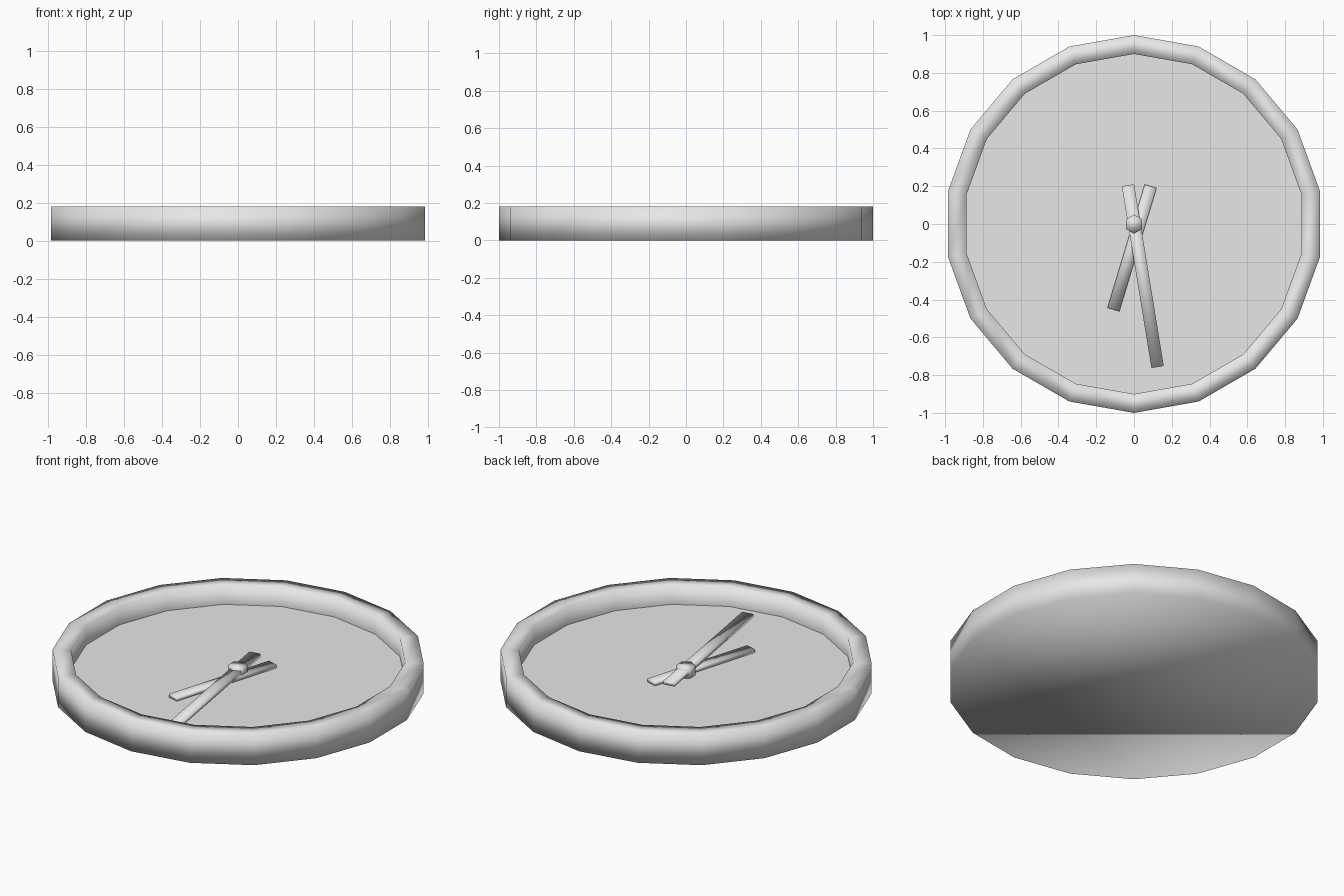
import bpy, bmesh, math
from mathutils import Vector

SIDES = 18
HEIGHT = 0.18
DIAL_Z = 0.07

old = bpy.data.objects.get("Cube")
if old:
    bpy.data.objects.remove(old, do_unlink=True)

grey = bpy.data.materials.new("light_grey")
grey.use_nodes = True
GREY = (0.8, 0.8, 0.8, 1)
grey.diffuse_color = GREY
grey.node_tree.nodes["Principled BSDF"].inputs["Base Color"].default_value = GREY


def ring(bm, radius, z, sides):
    """Circle of vertices with one vertex towards the back."""
    step = math.tau / sides
    return [bm.verts.new((radius * math.sin(i * step), radius * math.cos(i * step), z))
            for i in range(sides)]


def finish(bm, name, smooth=True):
    bmesh.ops.recalc_face_normals(bm, faces=bm.faces)
    for face in bm.faces:
        face.smooth = smooth
    mesh = bpy.data.meshes.new(name)
    bm.to_mesh(mesh)
    bm.free()
    mesh.materials.append(grey)
    obj = bpy.data.objects.new(name, mesh)
    bpy.context.collection.objects.link(obj)
    return obj


def lathe(name, profile, sides, cap_top=False):
    """Closed base, walls along the profile, optional top cap."""
    bm = bmesh.new()
    rings = [ring(bm, r, z, sides) for r, z in profile]
    bm.faces.new(rings[0])
    for low, high in zip(rings, rings[1:]):
        for i in range(sides):
            j = (i + 1) % sides
            bm.faces.new((low[i], low[j], high[j], high[i]))
    if cap_top:
        bm.faces.new(rings[-1])
    return finish(bm, name)


def hand(name, tail, tip, z, width=0.066, thickness=0.02):
    """Straight bar lying between two points, its underside at z."""
    tail, tip = Vector(tail), Vector(tip)
    along = tip - tail
    middle = (tail + tip) / 2
    bm = bmesh.new()
    bmesh.ops.create_cube(bm, size=1)
    bmesh.ops.scale(bm, vec=(along.length, width, thickness), verts=bm.verts)
    obj = finish(bm, name)
    obj.location = (middle.x, middle.y, z + thickness / 2)
    obj.rotation_euler.z = math.atan2(along.y, along.x)
    return obj


# Case: closed back, outer wall, rim and inner wall
lathe("case", [(1, 0), (1, HEIGHT), (0.9, HEIGHT), (0.9, DIAL_Z)], SIDES)

# Dial
bm = bmesh.new()
dial_face = bm.faces.new(ring(bm, 0.9, DIAL_Z, SIDES))
dial_face.normal_update()
if dial_face.normal.z < 0:
    dial_face.normal_flip()
mesh_faces = bm.faces[:]
dial_mesh = bpy.data.meshes.new("dial")
bm.to_mesh(dial_mesh)
bm.free()
dial_mesh.materials.append(grey)
bpy.context.collection.objects.link(bpy.data.objects.new("dial", dial_mesh))

# Hands and centre pin
hand("hour_hand", (0.088, 0.2), (-0.109, -0.453), DIAL_Z)
hand("minute_hand", (-0.032, 0.205), (0.125, -0.757), DIAL_Z + 0.025)
lathe("centre_pin", [(0.05, DIAL_Z), (0.05, 0.13)], 6, cap_top=True)
